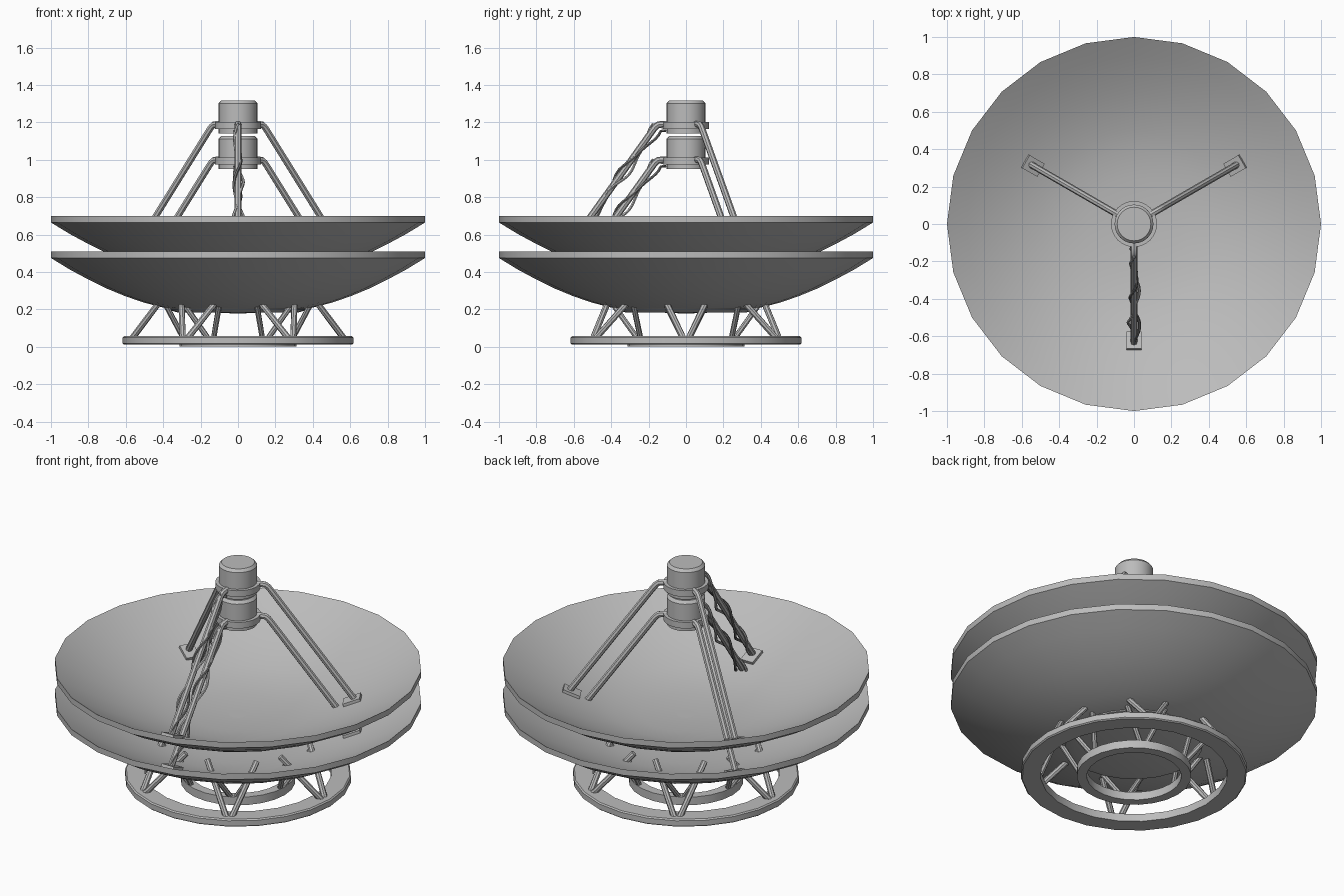
import bpy, math
from mathutils import Vector, Matrix

if "Cube" in bpy.data.objects:
    bpy.data.objects.remove(bpy.data.objects["Cube"])

def mat(name, v):
    m = bpy.data.materials.new(name)
    m.diffuse_color = (v, v, v, 1)
    m.use_nodes = True
    m.node_tree.nodes["Principled BSDF"].inputs["Base Color"].default_value = m.diffuse_color
    return m

GREY = mat("light grey metal", 0.5)
CABLE = mat("dark grey cable", 0.2)

def mesh_obj(name, verts, faces, m=GREY, smooth=True):
    me = bpy.data.meshes.new(name)
    me.from_pydata(verts, [], faces)
    me.materials.append(m)
    ob = bpy.data.objects.new(name, me)
    bpy.context.collection.objects.link(ob)
    if smooth:
        bpy.context.view_layer.objects.active = ob
        bpy.ops.object.select_all(action='DESELECT')
        ob.select_set(True)
        bpy.ops.object.shade_smooth_by_angle(angle=math.radians(30))
    return ob

def lathe(name, prof, n=24, closed=False, m=GREY):
    """Spin a (radius, z) profile; radius 0 becomes a single pole vertex."""
    verts, rows = [], []
    for r, z in prof:
        if r == 0:
            rows.append([len(verts)] * n)
            verts.append((0, 0, z))
        else:
            rows.append(list(range(len(verts), len(verts) + n)))
            verts += [(r * math.cos(2 * math.pi * i / n), r * math.sin(2 * math.pi * i / n), z) for i in range(n)]
    faces = []
    pairs = list(zip(rows, rows[1:])) + ([(rows[-1], rows[0])] if closed else [])
    for a, b in pairs:
        for i in range(n):
            j = (i + 1) % n
            f = list(dict.fromkeys([a[i], a[j], b[j], b[i]]))
            if len(f) > 2:
                faces.append(f)
    return mesh_obj(name, verts, faces, m)

def tube(name, pts, rad, sides=8, m=GREY):
    """Sweep a round section along a path of points."""
    pts = [Vector(p) for p in pts]
    verts, faces = [], []
    for k, p in enumerate(pts):
        t = (pts[min(k + 1, len(pts) - 1)] - pts[max(k - 1, 0)]).normalized()
        ref = Vector((-p.y, p.x, 0))
        ref = ref.normalized() if ref.length > 1e-4 else Vector((1, 0, 0))
        b = t.cross(ref).normalized()
        a = b.cross(t)
        for i in range(sides):
            w = 2 * math.pi * i / sides
            verts.append(p + (a * math.cos(w) + b * math.sin(w)) * rad)
    for k in range(len(pts) - 1):
        for i in range(sides):
            j = (i + 1) % sides
            faces.append((k * sides + i, k * sides + j, k * sides + sides + j, k * sides + sides + i))
    last = (len(pts) - 1) * sides
    faces += [tuple(reversed(range(sides))), tuple(range(last, last + sides))]
    return mesh_obj(name, verts, faces, m)

def box(name, size, matrix, m=GREY):
    v = [matrix @ Vector((x * size[0], y * size[1], z * size[2]))
         for x in (-.5, .5) for y in (-.5, .5) for z in (-.5, .5)]
    f = [(0, 1, 3, 2), (4, 6, 7, 5), (0, 4, 5, 1), (2, 3, 7, 6), (0, 2, 6, 4), (1, 5, 7, 3)]
    return mesh_obj(name, v, f, m, smooth=False)

def polar(r, ang, z):
    return Vector((r * math.cos(ang), r * math.sin(ang), z))

UNDER = [(1, .475), (.9, .414), (.8, .36), (.7, .311), (.6, .27), (.5, .236), (.4, .21), (.25, .188), (0, .178)]

# two stacked dishes, each with its receiver on a tripod
for label, dz in (("lower", 0), ("upper", .19)):
    prof = [(r, z + dz) for r, z in UNDER]
    inner = [(r, z + .035) for r, z in reversed(prof)]
    lathe(label + "_dish", prof[::-1] + inner[::-1])
    # hub disc under the dish
    lathe(label + "_hub", [(0, .183 + dz), (.32, .183 + dz), (.375, .2 + dz), (.375, .215 + dz), (0, .215 + dz)])
    # receiver can and collar
    lathe(label + "_receiver", [(0, .95 + dz), (.104, .95 + dz), (.104, 1.112 + dz), (.09, 1.128 + dz), (0, 1.128 + dz)])
    lathe(label + "_collar", [(.1, .975 + dz), (.123, .975 + dz), (.123, 1.012 + dz), (.1, 1.012 + dz)], closed=True)
    for k in range(3):
        a = math.radians(-90 + 120 * k)
        # bent tripod leg
        path = [(.64, .325), (.178, .968), (.165, .985), (.15, .997), (.13, 1.0), (.095, 1.0)]
        tube(f"{label}_leg_{k}", [polar(r, a, z + dz) for r, z in path], .018)
        # stepped foot pad lying on the dish
        base = Matrix.Translation(polar(.625, a, .322 + dz)) @ Matrix.Rotation(a, 4, 'Z') @ Matrix.Rotation(math.radians(-22), 4, 'Y')
        box(f"{label}_foot_{k}", (.1, .08, .025), base)
    # two cables winding round the front leg
    for c in range(2):
        pts = []
        for i in range(33):
            t = i / 32
            r, z = .63 - .475 * t, .335 + .645 * t
            w = t * math.pi * 3.2 + c * math.pi * .8
            amp = (.012 + .02 * math.sin(math.pi * t * 2.5) ** 2)
            n = amp * math.cos(w)
            pts.append((amp * math.sin(w), -(r + n * .8), z + n * .6 + dz))
        pts.append((0.0, -.11, .965 + dz + .015 * c))
        tube(f"{label}_cable_{c}", pts, .008, 6, GREY if c else CABLE)

# base rings
lathe("outer_base_ring", [(.51, .012), (.61, .012), (.617, .018), (.617, .05), (.61, .057), (.51, .057)], closed=True)
lathe("inner_base_ring", [(.258, .002), (.312, .002), (.312, .05), (.258, .05)], closed=True)

# crossed struts from both rings to the dish
for k in range(6):
    a = math.radians(60 * k)
    rot = Matrix.Rotation(a, 3, 'Z')
    for s in (-1, 1):
        tube(f"outer_strut_{k}_{s}", [rot @ Vector((.57, .012 * s, .04)), rot @ Vector((.375, .135 * s, .3))], .017)
        tube(f"inner_strut_{k}_{s}", [rot @ Vector((.285, .012 * s, .035)), rot @ Vector((.4, .12 * s, .25))], .015)
